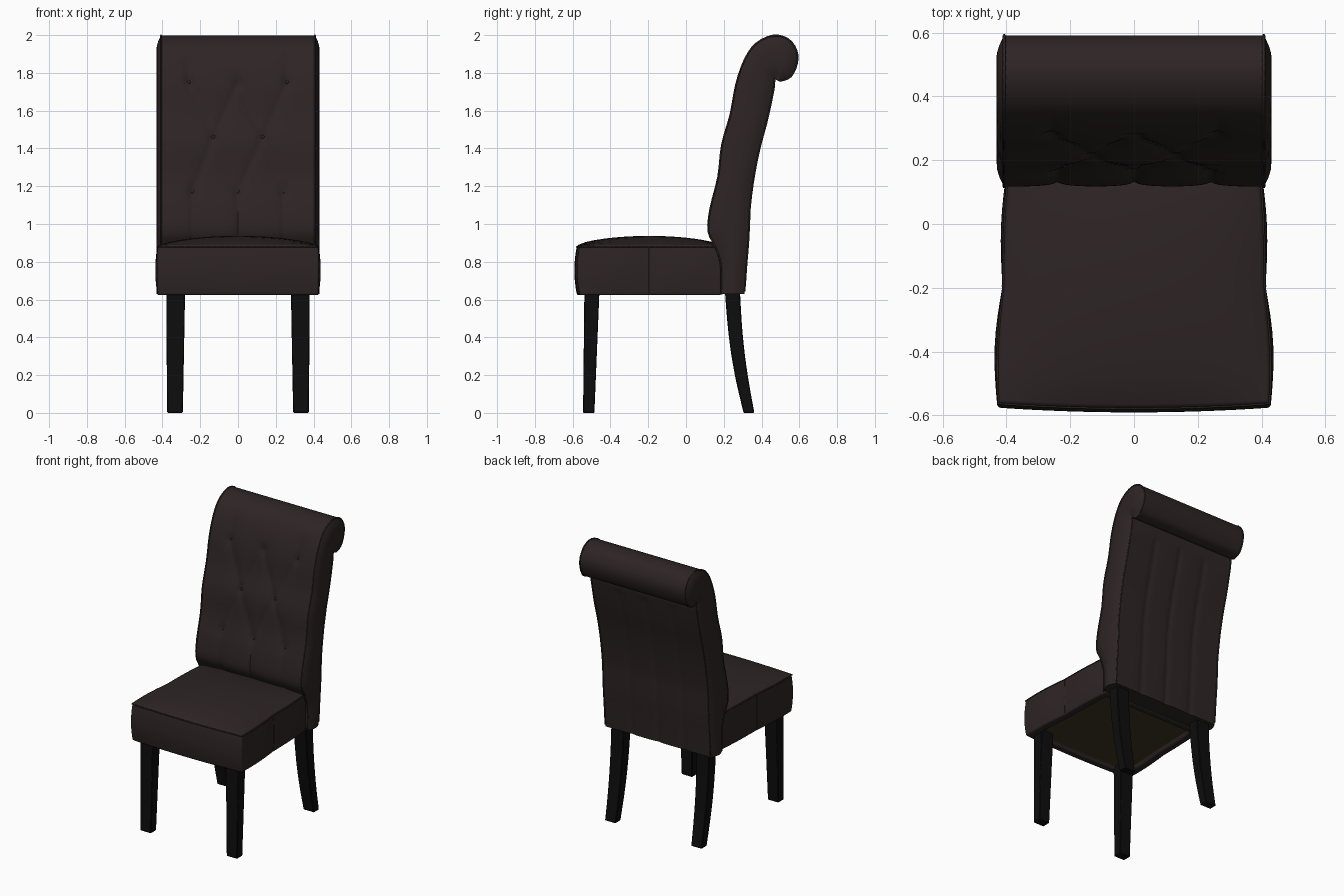
import bpy, bmesh, math
from mathutils import Vector

if "Cube" in bpy.data.objects:
    bpy.data.objects.remove(bpy.data.objects["Cube"], do_unlink=True)


def material(name, rgb):
    m = bpy.data.materials.new(name)
    m.use_nodes = True
    m.diffuse_color = (*rgb, 1)
    bsdf = m.node_tree.nodes["Principled BSDF"]
    bsdf.inputs["Base Color"].default_value = (*rgb, 1)
    bsdf.inputs["Roughness"].default_value = 0.6
    return m


LEATHER = material("dark brown leather", (0.027, 0.018, 0.018))
WOOD = material("black wood", (0.004, 0.004, 0.004))
LINING = material("olive lining", (0.045, 0.035, 0.017))


def finish(bm, name, mats, angle=40):
    bmesh.ops.recalc_face_normals(bm, faces=bm.faces)
    me = bpy.data.meshes.new(name)
    bm.to_mesh(me)
    bm.free()
    for m in mats:
        me.materials.append(m)
    ob = bpy.data.objects.new(name, me)
    bpy.context.collection.objects.link(ob)
    bpy.ops.object.select_all(action='DESELECT')
    ob.select_set(True)
    bpy.context.view_layer.objects.active = ob
    bpy.ops.object.shade_smooth_by_angle(angle=math.radians(angle))
    return ob


def piping(name, points, radius=0.005, cyclic=False):
    cu = bpy.data.curves.new(name, 'CURVE')
    cu.dimensions = '3D'
    cu.bevel_depth = radius
    cu.bevel_resolution = 1
    sp = cu.splines.new('POLY')
    sp.points.add(len(points) - 1)
    for p, co in zip(sp.points, points):
        p.co = (*co, 1)
    sp.use_cyclic_u = cyclic
    cu.materials.append(LEATHER)
    bpy.context.collection.objects.link(bpy.data.objects.new(name, cu))


def smooth_path(pts, n):
    """Catmull-Rom resampling with n steps per span."""
    pts = [Vector(p) for p in pts]
    out = []
    for i in range(len(pts) - 1):
        a, b, c, d = pts[max(i - 1, 0)], pts[i], pts[i + 1], pts[min(i + 2, len(pts) - 1)]
        for k in range(n):
            t = k / n
            out.append(0.5 * (2 * b + (c - a) * t + (2 * a - 5 * b + 4 * c - d) * t * t
                              + (3 * b - a - 3 * c + d) * t ** 3))
    return out + [pts[-1]]


# Backrest side profile (y, z): front line running over the scroll, and rear line
FRONT = [(.185, .63), (.185, .78), (.155, .88), (.118, .96), (.128, 1.08), (.17, 1.25),
         (.19, 1.42), (.235, 1.58), (.265, 1.74), (.31, 1.87), (.37, 1.955), (.46, 1.998),
         (.54, 1.98), (.585, 1.92), (.588, 1.85), (.555, 1.78), (.50, 1.757)]
PIVOT = (.47, 1.77)
REAR = [(.31, .63), (.32, .78), (.33, .9), (.335, 1.0), (.34, 1.1), (.36, 1.25), (.39, 1.4),
        (.43, 1.55), (.462, 1.7), (.467, 1.74)] + [PIVOT] * 7
front, rear = smooth_path(FRONT, 6), smooth_path(REAR, 6)
outline = front + rear[::-1]

# Button positions and the folds that join them
TOP, MID, LOW = 1.75, 1.46, 1.17
buttons = [(x, TOP) for x in (-.26, 0, .26)] + [(x, MID) for x in (-.13, .13)] \
    + [(x, LOW) for x in (-.24, 0, .24)]
folds = [(b, m) for m in buttons[3:5] for b in buttons[:3] + buttons[5:]
         if abs(b[0] - m[0]) < .2]
folds += [(b, (b[0], .88)) for b in buttons[5:]]
folds += [(b, (b[0], 1.92)) for b in (buttons[0], buttons[2])]
folds = [(Vector(a), Vector(b)) for a, b in folds]


def fold_depth(x, z):
    p = Vector((x, z))
    d = 9
    for a, b in folds:
        t = max(0, min(1, (p - a).dot(b - a) / (b - a).length_squared))
        d = min(d, (p - a.lerp(b, t)).length)
    pit = min((p - Vector(b)).length for b in buttons)
    return .006 * math.exp(-d / .012) + .01 * math.exp(-d / .05) \
        + .014 * math.exp(-(pit / .025) ** 2)


# Backrest: lofted rings with tufted front, domed sides and channelled rear
HALF, NX, NS = .407, 64, 8
bm = bmesh.new()
rings = []
for f, r in zip(front, rear):
    inward = (r - f).normalized()
    ring = []
    for i in range(NX + 1):
        x = HALF * (2 * i / NX - 1)
        fade = max(0, min(1, (1.95 - f.y) / .1, (.42 - f.x) / .1))
        p = f + inward * fold_depth(x, f.y) * fade
        ring.append((x, *p))
    side = []
    for k in range(1, NS):
        p = f.lerp(r, k / NS)
        d = min((p - q).length for q in outline)
        side.append((HALF + .024 * math.sin(math.pi / 2 * min(1, d / .07)), *p))
    ring += side
    for i in range(NX + 1):
        x = HALF * (1 - 2 * i / NX)
        seam = min(abs(x - s) for s in (-.2, 0, .2))
        groove = .008 * math.exp(-seam / .02) if r.y < 1.7 else 0
        ring.append((x, r.x - groove, r.y))
    ring += [(-x, y, z) for x, y, z in side[::-1]]
    rings.append([bm.verts.new(c) for c in ring])
for a, b in zip(rings, rings[1:]):
    for i in range(len(a)):
        j = (i + 1) % len(a)
        bm.faces.new((a[i], a[j], b[j], b[i]))
bm.faces.new(rings[0])
bm.faces.new(rings[-1])
bmesh.ops.remove_doubles(bm, verts=bm.verts, dist=.0004)
finish(bm, "tufted_backrest", [LEATHER], 50)

for s, label in ((1, "left"), (-1, "right")):
    piping(f"backrest_piping_{label}", [(s * HALF, *p) for p in outline[::2]], cyclic=True)

# Buttons
for n, (x, z) in enumerate(buttons):
    y = min(front[:60], key=lambda p: abs(p.y - z)).x + fold_depth(x, z)
    bm = bmesh.new()
    bmesh.ops.create_uvsphere(bm, u_segments=12, v_segments=8, radius=.011)
    bmesh.ops.scale(bm, vec=(1, .6, 1), verts=bm.verts)
    bmesh.ops.translate(bm, vec=(x, y, z), verts=bm.verts)
    finish(bm, f"button_{n + 1}", [LEATHER])


# Seat cushion: a cube grid bent into a padded block with a seam halfway along the sides
def seat_point(a, b, c):
    y = -.195 + .382 * b
    width = .425 - .016 * (b + 1)
    lobe = abs(math.sin(math.pi * b))
    pad = 1 - c * c
    x = a * (width + lobe * (.008 if b < 0 else .004) + .012 * pad * (.3 + .7 * lobe))
    if b < 0:
        y += b * b * b * -1 * -.014 * pad
    y += .015 * a * a * b * b * (1 if b < 0 else 0)
    z = .755 + .132 * c
    if c > 0:
        z += .05 * c ** 4 * ((1 - a * a) * (1 - b * b)) ** .7
    return Vector((x, y, z))


bm = bmesh.new()
bmesh.ops.create_cube(bm, size=2)
bmesh.ops.subdivide_edges(bm, edges=bm.edges, cuts=15, use_grid_fill=True)
under = [f for f in bm.faces if f.normal.z < -.9
         and max(abs(v.co[k]) for v in f.verts for k in (0, 1)) < .9]
for v in bm.verts:
    clamp = [max(-1, min(1, q)) for q in v.co]
    v.co = seat_point(*clamp)
bm.normal_update()
bmesh.ops.inset_region(bm, faces=under, thickness=.004, depth=-.02)
for f in under:
    f.material_index = 1
seat = finish(bm, "seat_cushion", [LEATHER, LINING])
bev = seat.modifiers.new("soft_edges", 'BEVEL')
bev.width, bev.segments, bev.limit_method = .014, 3, 'ANGLE'
bev.angle_limit = math.radians(45)

# Seat piping along the upper edge and side seams
steps = [k / 12 for k in range(-12, 13)]
edge = [seat_point(-1, -b, .94) for b in steps] + [seat_point(a, -1, .94) for a in steps[1:]] \
    + [seat_point(1, b, .94) for b in steps[1:]]
piping("seat_piping", edge, .004)
for s, label in ((1, "left"), (-1, "right")):
    piping(f"seat_seam_{label}", [seat_point(s, 0, c * .93) for c in steps], .003)


# Legs: square sections (z, y front, y back, x inner, x outer) from the floor up
def leg(name, sections, s):
    bm = bmesh.new()
    loops = [[bm.verts.new((s * x, y, z)) for x, y in ((i, a), (o, a), (o, b), (i, b))]
             for z, a, b, i, o in sections]
    for p, q in zip(loops, loops[1:]):
        for k in range(4):
            bm.faces.new((p[k], p[(k + 1) % 4], q[(k + 1) % 4], q[k]))
    bm.faces.new(loops[0])
    bm.faces.new(loops[-1])
    ob = finish(bm, name, [WOOD], 30)
    m = ob.modifiers.new("eased_edges", 'BEVEL')
    m.width, m.segments, m.limit_method = .004, 1, 'ANGLE'


front_leg = [(0, -.545, -.485, .292, .375), (.65, -.538, -.458, .28, .38)]
rear_leg = smooth_path([(0, .305, .362, .292, .375), (.16, .267, .333, .289, .376),
                        (.32, .238, .31, .286, .378), (.48, .219, .295, .283, .379),
                        (.66, .205, .285, .28, .38)], 3)
for s, label in ((1, "left"), (-1, "right")):
    leg(f"front_leg_{label}", front_leg, s)
    leg(f"rear_leg_{label}", rear_leg, s)
